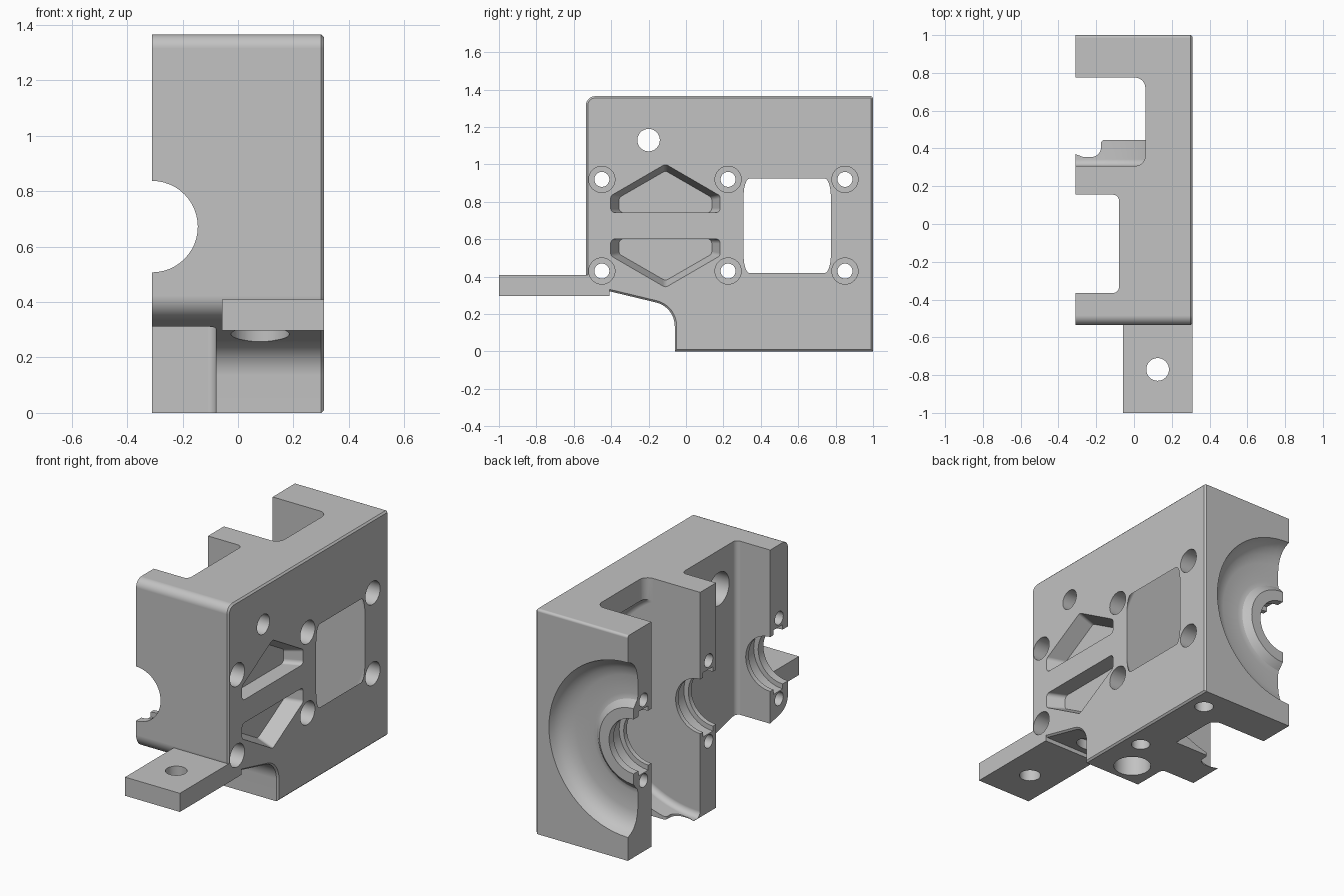
import bpy, bmesh, math
from mathutils import Vector

cube = bpy.data.objects.get("Cube")
if cube:
    bpy.data.objects.remove(cube)

metal = bpy.data.materials.new("cast_grey")
metal.use_nodes = True
GREY = (0.54, 0.54, 0.54, 1)
metal.diffuse_color = GREY
bsdf = next(n for n in metal.node_tree.nodes if n.type == 'BSDF_PRINCIPLED')
bsdf.inputs["Base Color"].default_value = GREY
bsdf.inputs["Roughness"].default_value = 0.6


def place(axis, a, b, h):
    return {'x': (h, a, b), 'y': (a, h, b), 'z': (a, b, h)}[axis]


def rounded(points, steps=8):
    """Outline from (a, b, radius) corners, with filleted corners."""
    out = []
    n = len(points)
    for i, (a, b, r) in enumerate(points):
        p = Vector((a, b))
        if r == 0:
            out.append(p)
            continue
        u = (Vector(points[i - 1][:2]) - p).normalized()
        v = (Vector(points[(i + 1) % n][:2]) - p).normalized()
        half = u.angle(v) / 2
        centre = p + (u + v).normalized() * r / math.sin(half)
        d0 = p + u * r / math.tan(half) - centre
        d1 = p + v * r / math.tan(half) - centre
        sweep = d0.angle(d1)
        for k in range(steps + 1):
            t = k / steps
            out.append(centre + (d0 * math.sin((1 - t) * sweep)
                                 + d1 * math.sin(t * sweep)) / math.sin(sweep))
    return out


def circle(a, b, r, n=48):
    return [(a + r * math.cos(2 * math.pi * k / n),
             b + r * math.sin(2 * math.pi * k / n)) for k in range(n)]


def loft(name, axis, rings):
    """Solid through (outline, height) rings, capped at both ends."""
    bm = bmesh.new()
    loops = [[bm.verts.new(place(axis, p[0], p[1], h)) for p in pts]
             for pts, h in rings]
    n = len(loops[0])
    for lo, hi in zip(loops, loops[1:]):
        for i in range(n):
            j = (i + 1) % n
            bm.faces.new((lo[i], lo[j], hi[j], hi[i]))
    bm.faces.new(loops[0])
    bm.faces.new(loops[-1])
    bmesh.ops.recalc_face_normals(bm, faces=bm.faces)
    mesh = bpy.data.meshes.new(name)
    bm.to_mesh(mesh)
    bm.free()
    mesh.materials.append(metal)
    obj = bpy.data.objects.new(name, mesh)
    bpy.context.collection.objects.link(obj)
    return obj


def cut(target, axis, rings):
    cutter = loft("cutter", axis, rings)
    cutter.hide_render = True
    mod = target.modifiers.new("cut", 'BOOLEAN')
    mod.operation = 'DIFFERENCE'
    mod.solver = 'EXACT'
    mod.object = cutter
    bpy.context.view_layer.objects.active = target
    bpy.ops.object.modifier_apply(modifier=mod.name)
    bpy.data.objects.remove(cutter)


def drill(target, axis, a, b, r, lo, hi):
    ring = circle(a, b, r)
    cut(target, axis, [(ring, lo), (ring, hi)])


def bolt_hole(target, y, z):
    drill(target, 'x', y, z, 0.04, -0.5, 0.5)
    drill(target, 'x', y, z, 0.07, 0.21, 0.5)


def smooth(obj):
    bpy.ops.object.select_all(action='DESELECT')
    obj.select_set(True)
    bpy.context.view_layer.objects.active = obj
    bpy.ops.object.shade_smooth_by_angle(angle=math.radians(30))
    mod = obj.modifiers.new("flat_faces", 'WEIGHTED_NORMAL')
    mod.keep_sharp = True


SIDE = 0.31          # half thickness of the housing
AXIS_Z = 0.672       # height of the shaft axis

# Housing block from its side outline, with a fine chamfer round the outer face
outline = rounded([(-0.535, 1.365, 0.05), (-0.535, 0.352, 0.09),
                   (-0.06, 0.238, 0.13), (-0.06, 0, 0), (1, 0, 0),
                   (1, 1.365, 0.015)])
body = loft("housing", 'x', [(outline, -SIDE), (outline, SIDE)])
bm = bmesh.new()
bm.from_mesh(body.data)
rim = [e for e in bm.edges if all(v.co.x > SIDE - 0.001 for v in e.verts)]
bmesh.ops.bevel(bm, geom=rim, offset=0.01, segments=1, affect='EDGES', profile=0.5)
bm.to_mesh(body.data)
bm.free()

# Front bay, open at top and bottom
bay = rounded([(-0.5, -0.365, 0), (-0.08, -0.365, 0.03),
               (-0.08, 0.155, 0.03), (-0.5, 0.155, 0)])
cut(body, 'z', [(bay, -0.1), (bay, 1.5)])

# Gear bay: open top, round gear clearance that breaks through the outer face,
# and a bottom opening that leaves a notched lip along the middle wall
Y0, Y1, FLOOR = 0.307, 0.775, 0.06
bay = rounded([(-0.5, Y0, 0), (FLOOR, Y0, 0.055), (FLOOR, Y1, 0.055), (-0.5, Y1, 0)])
cut(body, 'z', [(bay, 0.3), (bay, 1.5)])
GEAR_R, FILLET = 0.67, 0.035
arc = [(GEAR_R - FILLET * (1 - math.sin(t)), FILLET * (1 - math.cos(t)))
       for t in (k * math.pi / 12 for k in range(7))]
sides = [(r, Y0 + d) for r, d in arc] + [(r, Y1 - d) for r, d in reversed(arc)]
cut(body, 'y', [(circle(-SIDE, AXIS_Z, r, 120), y) for r, y in sides])
opening = rounded([(-0.5, Y1, 0), (FLOOR, Y1, 0.055), (FLOOR, 0.445, 0),
                   (-0.175, 0.445, 0.02), (-0.175, 0.355, 0.05),
                   (-0.27, 0.355, 0.03), (-SIDE, 0.37, 0), (-0.5, 0.37, 0)])
cut(body, 'z', [(opening, -0.1), (opening, 0.35)])

# Shaft bore and the bearing grooves in each wall
drill(body, 'y', -SIDE, AXIS_Z, 0.165, -0.7, 1.1)
for y0, y1 in ((-0.485, -0.395), (0.185, 0.28), (0.805, 0.9)):
    drill(body, 'y', -SIDE, AXIS_Z, 0.195, y0, y1)

# Dished recess with a raised ring on the back wall
dish = [(0.53, 1.05), (0.53, 1), (0.518, 0.97), (0.495, 0.942), (0.46, 0.92),
        (0.41, 0.906), (0.3, 0.902), (0.27, 0.91), (0.25, 0.93),
        (0.23, 0.945), (0.1, 0.945)]
cut(body, 'y', [(circle(-SIDE, AXIS_Z, r, 72), y) for r, y in dish])

# Pair of shallow tapered gable-shaped pockets
for s in (1, -1):
    def gable(inset):
        w, e = 0.293 - inset, inset * 0.8
        pts = [(-w, 0.07, 0.025), (w, 0.07, 0.025), (w, 0.16 - e / 4, 0.025),
               (0, 0.33 - e, 0.025), (-w, 0.16 - e / 4, 0.025)]
        return rounded([(y - 0.11, AXIS_Z + s * z, r) for y, z, r in pts])
    cut(body, 'x', [(gable(0.045), 0.21), (gable(0), SIDE), (gable(0), 0.35)])

# Counterbored bolt holes
for y in (-0.45, 0.225, 0.85):
    for z in (0.43, 0.92):
        bolt_hole(body, y, z)

# Single side hole, wider on the inside
drill(body, 'x', -0.2, 1.13, 0.06, -0.2, 0.5)
drill(body, 'x', -0.2, 1.13, 0.1, -0.2, 0.05)

# Blind holes in the underside
for x, y, r, top in ((0.2, 0.857, 0.053, 0.2), (0.2, 0.297, 0.053, 0.2),
                     (0.08, 0.08, 0.105, 0.14), (0.08, -0.25, 0.105, 0.37)):
    drill(body, 'z', x, y, r, -0.1, top)
smooth(body)

# Mounting tab at the front, cleared for the bolt hole it overlaps
strap = [(-0.058, -1), (SIDE, -1), (SIDE, -0.41), (-0.058, -0.41)]
tab = loft("mounting_tab", 'z', [(strap, 0.297), (strap, 0.41)])
drill(tab, 'z', 0.125, -0.77, 0.06, 0.2, 0.5)
bolt_hole(tab, -0.45, 0.43)
smooth(tab)
